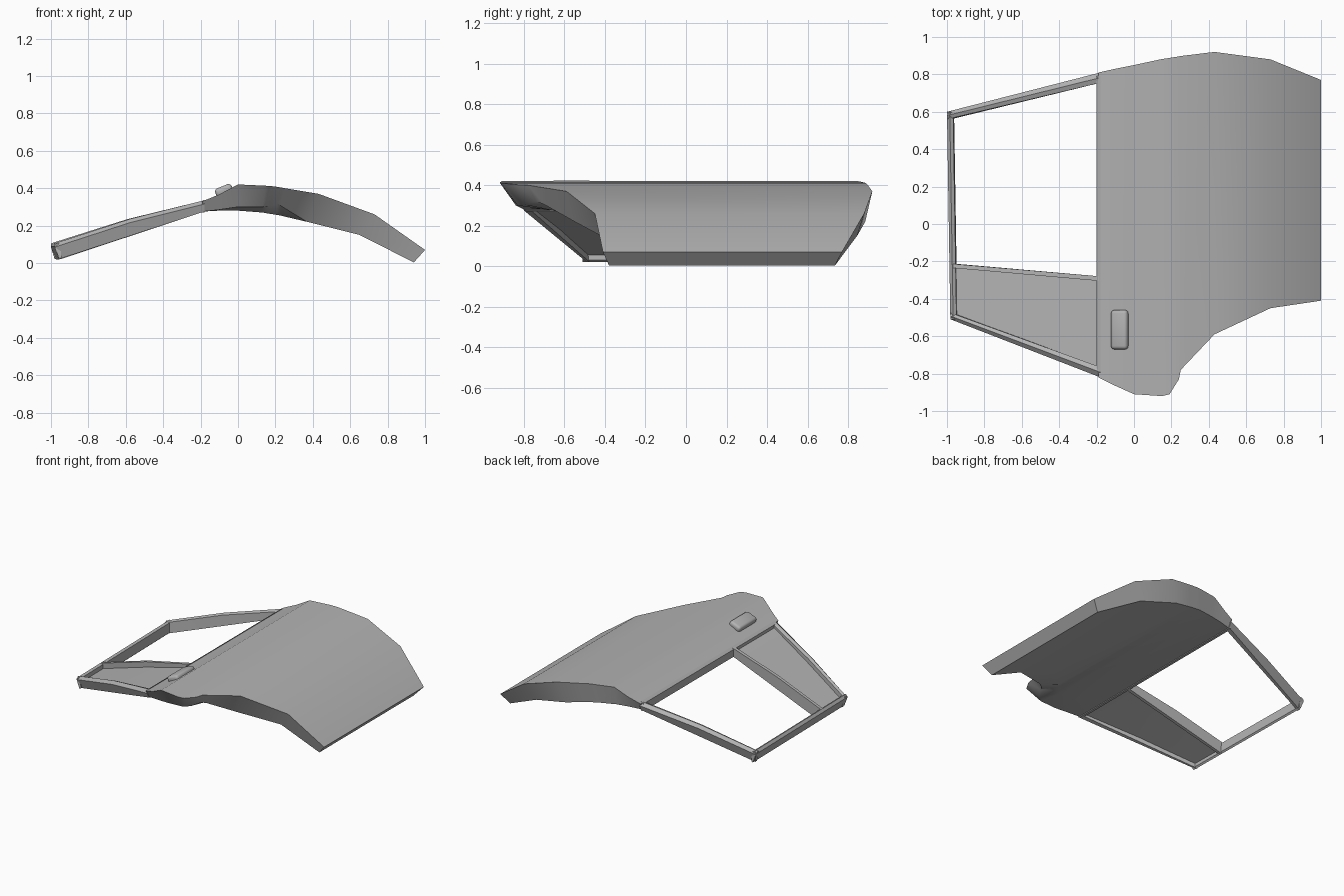
import bpy, bmesh, math
from mathutils import Matrix

cube = bpy.data.objects.get("Cube")
if cube:
    bpy.data.objects.remove(cube, do_unlink=True)

paint = bpy.data.materials.new("plain grey")
paint.use_nodes = True
GREY = (0.45, 0.45, 0.45, 1)
paint.diffuse_color = GREY
paint.node_tree.nodes["Principled BSDF"].inputs["Base Color"].default_value = GREY


def finish(name, bm, angle=25):
    bmesh.ops.recalc_face_normals(bm, faces=bm.faces)
    mesh = bpy.data.meshes.new(name)
    bm.to_mesh(mesh)
    bm.free()
    mesh.materials.append(paint)
    obj = bpy.data.objects.new(name, mesh)
    bpy.context.collection.objects.link(obj)
    bpy.ops.object.select_all(action='DESELECT')
    obj.select_set(True)
    bpy.context.view_layer.objects.active = obj
    bpy.ops.object.shade_smooth_by_angle(angle=math.radians(angle))
    return obj


def loft(name, sections):
    """Closed solid through matching loops of points."""
    bm = bmesh.new()
    rings = [[bm.verts.new(p) for p in s] for s in sections]
    n = len(rings[0])
    for a, b in zip(rings, rings[1:]):
        for i in range(n):
            j = (i + 1) % n
            bm.faces.new((a[i], a[j], b[j], b[i]))
    bm.faces.new(rings[0])
    bm.faces.new(rings[-1])
    return finish(name, bm)


def lerp(a, b, t):
    return a + (b - a) * t


# Door skin: top x, top z, front y, back y, then bottom x, bottom z, front y, back y, front z
stations = [
    (-.19, .33, -.82, .81, -.19, .275, -.79, .78, .275),
    (-.10, .367, -.865, .83, -.10, .28, -.81, .80, .285),
    (0, .42, -.91, .85, 0, .28, -.84, .82, .30),
    (.15, .413, -.92, .882, .13, .27, -.83, .85, .30),
    (.19, .41, -.91, .888, .17, .263, -.80, .855, .305),
    (.24, .402, -.83, .896, .21, .257, -.74, .86, .32),
    (.25, .40, -.78, .898, .23, .253, -.70, .862, .305),
    (.43, .37, -.59, .92, .37, .22, -.55, .885, .22),
    (.73, .26, -.45, .88, .65, .15, -.42, .845, .15),
    (1, .07, -.41, .77, .94, .003, -.38, .735, .003),
]
loft("door_skin", [
    [(x, yf, z), (x, yb, z), (bx, bb, bz), (bx, lerp(bf, bb, .12), bz), (bx, bf, fz)]
    for x, z, yf, yb, bx, bz, bf, bb, fz in stations])


# Window frame surface heights, t = 0 at the outer end and 1 at the door skin
def top(t):
    return lerp(.105, .335, t) + .06 * t * (1 - t)


def low(t):
    return lerp(.02, .275, t)


STEPS = (0, .5, 1)


def rail(name, outer, inner, x0, x1, lip=.02, tuck=.02):
    """Long frame bar; outer and inner give y at each end."""
    sections = []
    for t in STEPS:
        x, yo, yi = lerp(x0, x1, t), lerp(*outer, t), lerp(*inner, t)
        bx = x + .02 * (1 - t)
        s = math.copysign(tuck, yo)
        sections.append([(x, yo, top(t) - lip), (x, lerp(yo, yi, .5), top(t)),
                         (x, yi, top(t) - lip * .5), (bx, yi, low(t)), (bx, yo - s, low(t))])
    return loft(name, sections)


rail("frame_back_rail", (.60, .81), (.56, .755), -1, -.18)
rail("frame_front_rail", (-.51, -.82), (-.475, -.765), -.98, -.18)
rail("window_divider", (-.235, -.305), (-.213, -.28), -.97, -.18, 0, 0)

# Outer end bar joining the two rails
loft("frame_end_bar", [
    [(x, y, .09), (x + .015, y, .108), (x + .033, y, .10),
     (x + .038, y, .03), (x + .027, y, .02)]
    for x, y in ((-1, .60), (-.982, -.51))])

# Sill strip along the skin edge
loft("window_sill", [
    [(-.20, y, .325), (-.18, y, .338), (-.18, y, .27), (-.20, y, .27)]
    for y in (-.79, .79)])

# Solid quarter panel between divider and front rail
loft("quarter_panel", [
    [(x, yf, z), (x, yb, z), (x, yb, z - .015), (x, yf, z - .015)]
    for x, yf, yb, z in [
        (lerp(-.96, -.18, t), lerp(-.49, -.78, t), lerp(-.225, -.295, t),
         lerp(low(t), top(t), .55)) for t in STEPS]])

# Rounded handle following the skin slope
bm = bmesh.new()
bmesh.ops.create_cube(bm, size=1, matrix=Matrix.Diagonal((.095, .21, .05, 1)))
bmesh.ops.bevel(bm, geom=bm.edges[:], offset=.018, segments=3, profile=.5, affect='EDGES')
bm.transform(Matrix.Translation((-.075, -.565, .387)) @ Matrix.Rotation(math.radians(-22), 4, 'Y'))
finish("handle", bm, 40)
